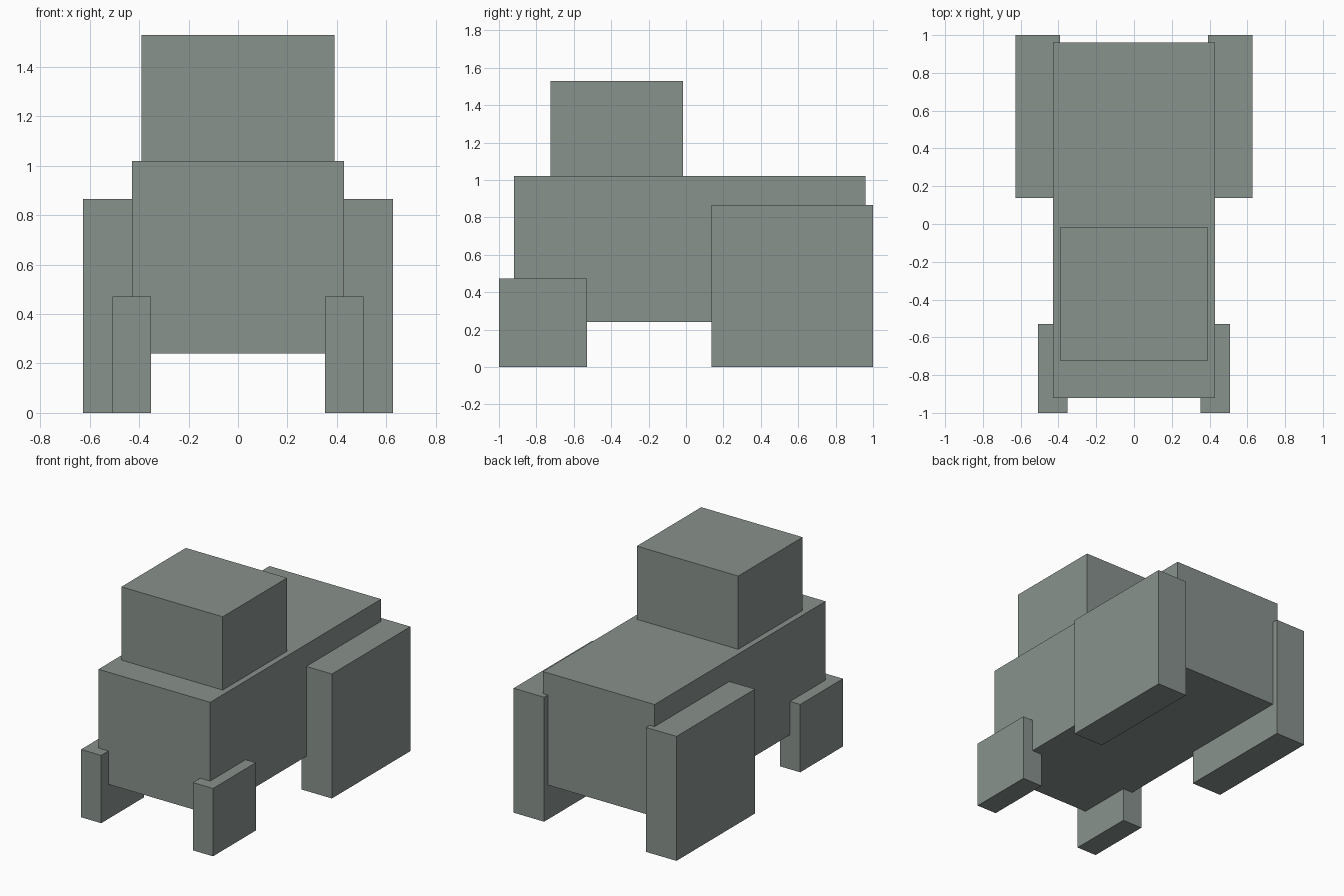
import bpy
import bmesh
from mathutils import Matrix, Vector

if "Cube" in bpy.data.objects:
    bpy.data.objects.remove(bpy.data.objects["Cube"])

grey = bpy.data.materials.new("grey green")
grey.diffuse_color = (0.25, 0.287, 0.266, 1)
grey.use_nodes = True
grey.node_tree.nodes["Principled BSDF"].inputs["Base Color"].default_value = grey.diffuse_color


def box(name, x, y, z):
    """Box spanning the given (min, max) ranges."""
    lo, hi = Vector((x[0], y[0], z[0])), Vector((x[1], y[1], z[1]))
    bm = bmesh.new()
    bmesh.ops.create_cube(
        bm, size=1,
        matrix=Matrix.Translation((lo + hi) / 2) @ Matrix.Diagonal((*(hi - lo), 1)))
    mesh = bpy.data.meshes.new(name)
    bm.to_mesh(mesh)
    bm.free()
    mesh.materials.append(grey)
    obj = bpy.data.objects.new(name, mesh)
    bpy.context.collection.objects.link(obj)
    return obj


# Main body and cab
box("body", (-0.43, 0.43), (-0.92, 0.96), (0.24, 1.02))
box("cab", (-0.39, 0.39), (-0.725, -0.017), (1.02, 1.53))

# Block wheels, one pair per axle
for side, s in (("left", -1), ("right", 1)):
    for name, inner, outer, y, top in (
            ("front_wheel", 0.353, 0.508, (-1.0, -0.53), 0.472),
            ("rear_wheel", 0.392, 0.627, (0.137, 1.0), 0.866)):
        box(f"{name}_{side}", sorted((s * inner, s * outer)), y, (0, top))
